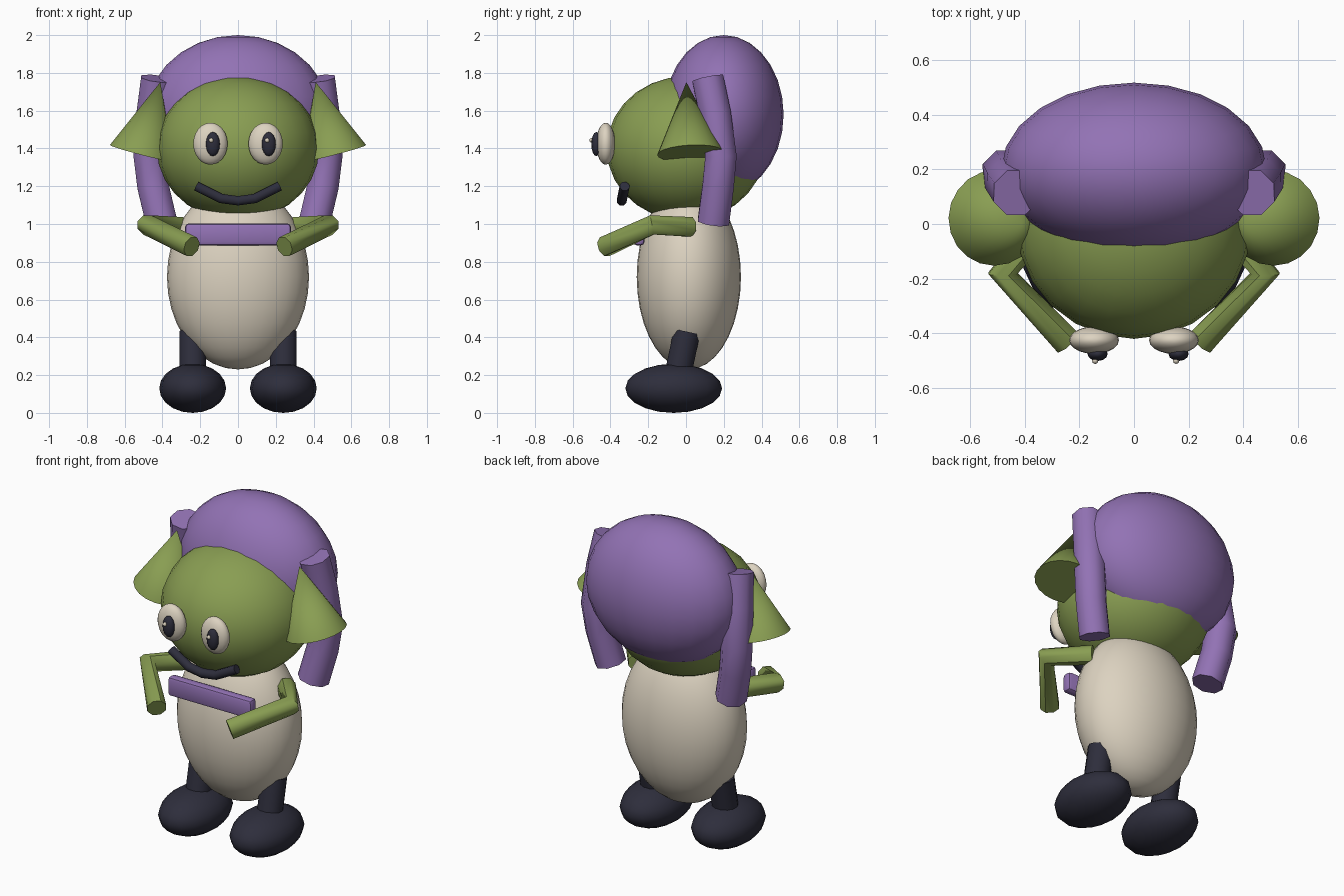
import bpy, bmesh, math
from mathutils import Vector, Matrix

if "Cube" in bpy.data.objects:
    bpy.data.objects.remove(bpy.data.objects["Cube"])


def material(name, rgb):
    m = bpy.data.materials.new(name)
    m.diffuse_color = (*rgb, 1)
    m.use_nodes = True
    m.node_tree.nodes["Principled BSDF"].inputs["Base Color"].default_value = m.diffuse_color
    return m


GREEN = material("leaf green", (0.25, 0.34, 0.085))
PURPLE = material("soft purple", (0.29, 0.17, 0.46))
CREAM = material("cream", (0.72, 0.65, 0.53))
DARK = material("dark navy", (0.027, 0.027, 0.045))


def finish(name, bm, mat, angle=45):
    bmesh.ops.recalc_face_normals(bm, faces=bm.faces)
    me = bpy.data.meshes.new(name)
    bm.to_mesh(me)
    bm.free()
    me.materials.append(mat)
    ob = bpy.data.objects.new(name, me)
    bpy.context.collection.objects.link(ob)
    bpy.ops.object.select_all(action='DESELECT')
    ob.select_set(True)
    bpy.context.view_layer.objects.active = ob
    bpy.ops.object.shade_smooth_by_angle(angle=math.radians(angle))
    return ob


def ellipsoid(name, center, radii, mat, seg=24, rings=14):
    bm = bmesh.new()
    bmesh.ops.create_uvsphere(bm, u_segments=seg, v_segments=rings, radius=1,
                              matrix=Matrix.Translation(center) @ Matrix.Diagonal((*radii, 1)))
    return finish(name, bm, mat, 60)


def tube(name, points, radius, mat, sides=8):
    """Capped tube with mitred corners along a list of points."""
    pts = [Vector(p) for p in points]
    bm = bmesh.new()
    rings = []
    for i, p in enumerate(pts):
        a = (p - pts[i - 1]).normalized() if i else None
        b = (pts[i + 1] - p).normalized() if i < len(pts) - 1 else None
        t = ((a or b) + (b or a)).normalized()
        ref = Vector((0, 1, 0)) if abs(pts[-1].z - pts[0].z) > 0.3 else Vector((0, 0, 1))
        u = t.cross(ref).normalized()
        v = t.cross(u)
        rings.append([bm.verts.new(p + radius * (u * math.cos(k) + v * math.sin(k)))
                      for k in (2 * math.pi * (j + 0.5) / sides for j in range(sides))])
    for r, s in zip(rings, rings[1:]):
        for j in range(sides):
            k = (j + 1) % sides
            bm.faces.new((r[j], r[k], s[k], s[j]))
    bm.faces.new(rings[0])
    bm.faces.new(rings[-1])
    return finish(name, bm, mat, 50)


# Body, head and hair mass
ellipsoid("body", (0, 0.015, 0.72), (0.376, 0.276, 0.49), CREAM, 32, 18)
ellipsoid("head", (0, 0, 1.40), (0.43, 0.42, 0.382), GREEN)
ellipsoid("hair", (0, 0.2, 1.58), (0.485, 0.317, 0.42), PURPLE)

for s, side in ((-1, "left"), (1, "right")):
    # Legs and feet
    tube(f"{side}_leg", [(s * 0.24, 0.005, 0.43), (s * 0.24, -0.06, 0.12)], 0.073, DARK, 12)
    ellipsoid(f"{side}_foot", (s * 0.24, -0.065, 0.13), (0.177, 0.256, 0.13), DARK, 16, 10)

    # Bent arms
    tube(f"{side}_arm", [(s * 0.31, 0.02, 0.985), (s * 0.48, -0.18, 0.995),
                         (s * 0.245, -0.43, 0.88)], 0.056, GREEN)

    # Hanging hair locks
    tube(f"{side}_hair_lock", [(s * 0.43, 0.115, 1.77), (s * 0.455, 0.155, 1.58),
                               (s * 0.47, 0.185, 1.36), (s * 0.45, 0.17, 1.2),
                               (s * 0.405, 0.145, 1.01)], 0.09, PURPLE)

    # Cone ears, tips up and leaning inward
    bm = bmesh.new()
    bmesh.ops.create_cone(bm, cap_ends=True, segments=20, radius1=0.175, radius2=0.0, depth=0.39,
                          matrix=Matrix.Translation((s * 0.46, 0.012, 1.563))
                          @ Matrix.Rotation(math.radians(-14.5 * s), 4, 'Y')
                          @ Matrix.Rotation(math.radians(3), 4, 'X'))
    finish(f"{side}_ear", bm, GREEN)

    # Eyes with pupils looking slightly sideways
    ellipsoid(f"{side}_eye", (s * 0.146, -0.425, 1.425), (0.091, 0.05, 0.111), CREAM, 20, 12)
    px = s * 0.148 + 0.015
    ellipsoid(f"{side}_pupil", (px, -0.475, 1.423), (0.037, 0.026, 0.064), DARK, 12, 8)
    ellipsoid(f"{side}_eye_glint", (px - 0.009, -0.5, 1.443), (0.012, 0.012, 0.012), CREAM, 8, 6)

# Smiling mouth
tube("mouth", [(-0.22, -0.325, 1.2), (-0.09, -0.338, 1.135), (0, -0.34, 1.123),
               (0.09, -0.338, 1.135), (0.22, -0.325, 1.2)], 0.027, DARK)

# Bar across the chest
bm = bmesh.new()
bmesh.ops.create_cube(bm, size=1, matrix=Matrix.Translation((0, -0.25, 0.945))
                      @ Matrix.Diagonal((0.56, 0.06, 0.115, 1)))
bmesh.ops.bevel(bm, geom=bm.edges[:], offset=0.018, segments=2, profile=0.5, affect='EDGES')
finish("chest_bar", bm, PURPLE)
